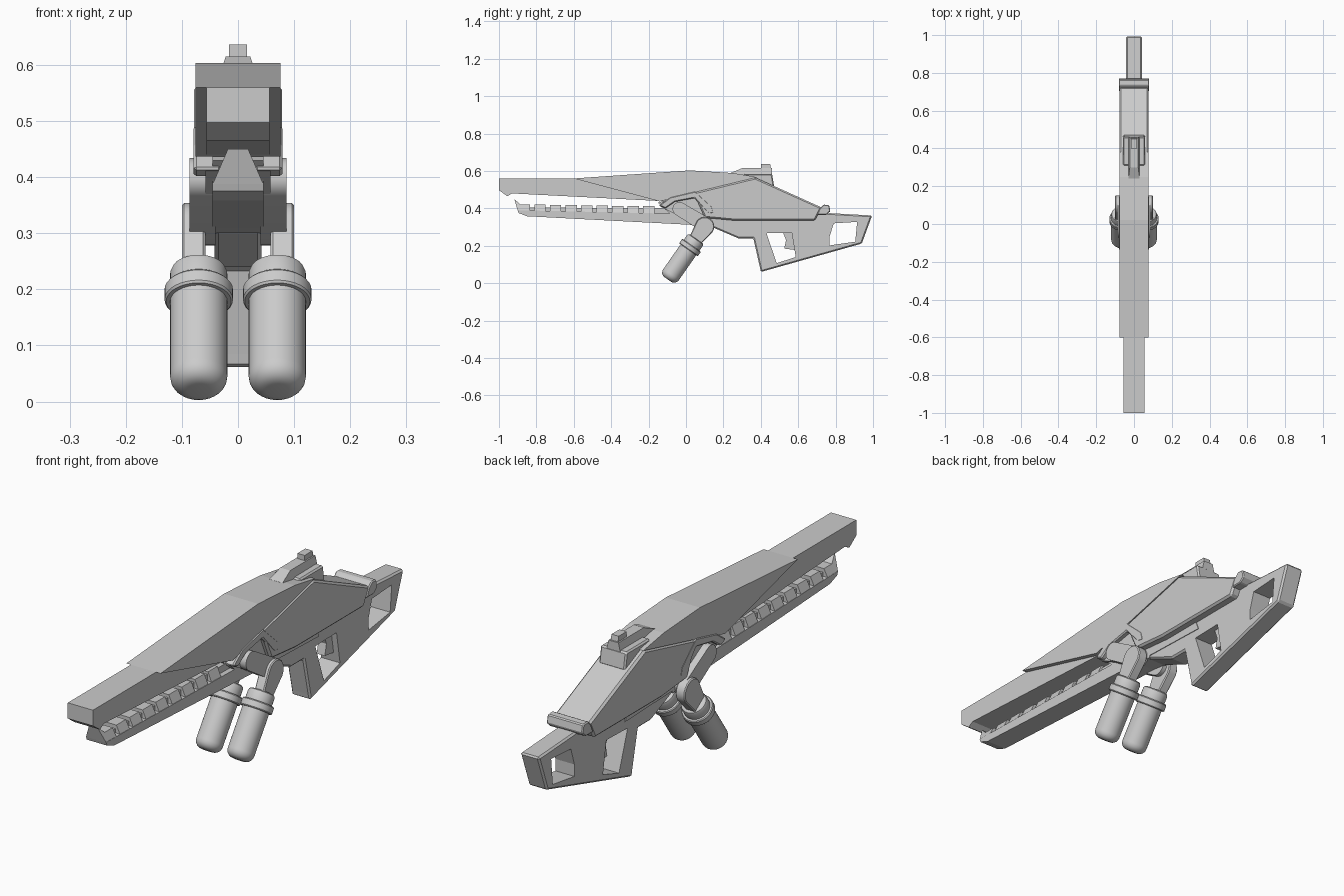
import bpy, bmesh, math
from mathutils import Vector, Matrix

if "Cube" in bpy.data.objects:
    bpy.data.objects.remove(bpy.data.objects["Cube"])


def finish(name, bm, bevel=0, mirror=False, smooth=False):
    bmesh.ops.recalc_face_normals(bm, faces=bm.faces[:])
    me = bpy.data.meshes.new(name)
    bm.to_mesh(me)
    bm.free()
    ob = bpy.data.objects.new(name, me)
    bpy.context.collection.objects.link(ob)
    if bevel:
        m = ob.modifiers.new("bevel", 'BEVEL')
        m.width, m.segments, m.limit_method = bevel, 1, 'ANGLE'
        m.angle_limit = math.radians(35)
    if mirror:
        ob.modifiers.new("mirror", 'MIRROR').use_mirror_merge = False
    if smooth:
        bpy.context.view_layer.objects.active = ob
        ob.select_set(True)
        bpy.ops.object.shade_smooth_by_angle(angle=math.radians(35))
        ob.select_set(False)
    return ob


def prism(name, pts, half, inner=None, **kw):
    """Side profile (y, z[, half width]) extruded across x; inner given = mirrored side part."""
    bm = bmesh.new()
    right = [bm.verts.new((p[2] if len(p) > 2 else half, p[0], p[1])) for p in pts]
    left = [bm.verts.new((inner if inner is not None else -r.co.x, r.co.y, r.co.z)) for r in right]
    bm.faces.new(right)
    bm.faces.new(left[::-1])
    n = len(pts)
    for i in range(n):
        j = (i + 1) % n
        bm.faces.new((right[i], left[i], left[j], right[j]))
    return finish(name, bm, mirror=inner is not None, **kw)


def capsule(a, ra, b, rb, n=10):
    """Outline of a rounded link between two circles in the yz plane."""
    ang = math.atan2(b[1] - a[1], b[0] - a[0])
    out = []
    for c, r, s in ((a, ra, ang + math.pi / 2), (b, rb, ang - math.pi / 2)):
        out += [(c[0] + r * math.cos(s + math.pi * i / n),
                 c[1] + r * math.sin(s + math.pi * i / n)) for i in range(n + 1)]
    return out


# Upper barrel and its cowl
prism("upper_barrel", [(-1, .56), (-.5, .56), (0, .56), (0, .43), (-.15, .44), (-.93, .48),
                       (-.955, .465), (-1, .497)], .056)
prism("cowl", [(-.6, .56), (.02, .603), (.25, .589), (.38, .567), (.05, .487), (-.14, .437)], .076)

# Lower barrel with toothed rail
prism("lower_barrel", [(-.9, .39), (0, .37), (.15, .37), (.15, .30), (.07, .31), (-.85, .358),
                       (-.895, .375)], .045)
prism("rail_core", [(-.88, .38), (-.88, .405), (0, .40), (0, .36)], .024)
prism("rail_hook", [(-.9, .388, .045), (-.835, .387, .045), (-.835, .42, .028),
                    (-.885, .42, .028), (-.918, .45, .018)], .04)
for i in range(8):
    y = -.81 + i * .083
    t = .42 - i * .0012
    b = .386 - i * .002
    prism("rail_tooth", [(y, b, .044), (y + .06, b, .044), (y + .06, t, .027), (y, t, .027)], .04)

# Receiver: wide upper shell over a thinner lower frame
prism("receiver_core", [(-.15, .43), (.05, .5), (.35, .55), (.45, .3), (.14, .31), (-.05, .34)], .045)
prism("receiver_shell", [(.04, .485), (.37, .565), (.725, .405), (.69, .335), (.26, .335),
                         (.1, .35)], .078, bevel=.008)
frame = prism("stock_frame", [(.08, .36), (.7, .40), (.76, .375), (.995, .362), (.94, .212),
                              (.40, .06), (.395, .085), (.36, .24), (.28, .24), (.14, .30)],
              .042, bevel=.007)

# Grip and stock openings
holes = [[(.43, .267), (.565, .27), (.587, .14), (.485, .107)],
         [(.79, .32), (.915, .328), (.905, .222), (.768, .202), (.768, .25)]]
for h in holes:
    cutter = prism("opening_cutter", h, .3)
    cutter.hide_render = True
    cutter.hide_viewport = True
    m = frame.modifiers.new("opening", 'BOOLEAN')
    m.operation, m.object, m.solver = 'DIFFERENCE', cutter, 'EXACT'
prism("trigger", [(.515, .28), (.535, .23), (.525, .185), (.58, .178), (.575, .28)], .018)

# Rear flange behind the receiver shell
prism("rear_flange", [(.715, .40), (.735, .42), (.765, .418), (.772, .385), (.75, .365),
                      (.70, .365)], .08, bevel=.004)

# Rear sight
prism("sight_base", [(.31, .57), (.31, .585), (.46, .585), (.472, .515), (.44, .50)], .058, bevel=.006)
prism("sight_rail", [(.24, .58, .03), (.24, .59, .03), (.30, .615, .022), (.46, .615, .022),
                     (.46, .58, .03)], .03)
prism("sight_block", [(.40, .61), (.40, .636), (.45, .636), (.455, .61)], .016)

# Side mounts and pivoting links
hub = Vector((0, .10, .303))
prism("side_mount", [(-.145, .415), (-.085, .46), (.05, .492), (.14, .41), (.15, .37),
                     (.115, .375), (.045, .455), (-.06, .435), (-.11, .40)], .079, .03, bevel=.005)
prism("mount_plate", [(-.14, .41), (.04, .48), (.14, .38), (.1, .32), (0, .34)], .058, .03)
prism("pivot_link", capsule((-.035, .397), .037, (.095, .318), .04), .086, .04, smooth=True)
d = Vector((0, -.573, -.82)).normalized()
end = hub + d * .09
prism("canister_arm", capsule((hub.y, hub.z), .051, (end.y, end.z), .036), .1, .058,
      bevel=.004, smooth=True)

# Twin canisters, lathed along the arm direction
profile = [(0, .08), (.042, .08), (.048, .084), (.051, .092), (.051, .122), (.058, .122),
           (.061, .126), (.061, .148), (.058, .152), (.051, .152), (.051, .31)]
profile += [(.021 + .03 * math.cos(a), .315 + .03 * math.sin(a))
            for a in (math.pi / 10 * i for i in range(6))] + [(0, .345)]
bm = bmesh.new()
verts = [bm.verts.new((r, 0, t)) for r, t in profile]
edges = [bm.edges.new(p) for p in zip(verts, verts[1:])]
bmesh.ops.spin(bm, geom=verts + edges, cent=(0, 0, 0), axis=(0, 0, 1),
               angle=2 * math.pi, steps=32, use_merge=True)
bmesh.ops.remove_doubles(bm, verts=bm.verts[:], dist=1e-5)
turn = Vector((0, 0, 1)).rotation_difference(d).to_matrix().to_4x4()
bm.transform(Matrix.Translation(hub + Vector((.07, 0, 0))) @ turn)
finish("canister", bm, mirror=True, smooth=True)
